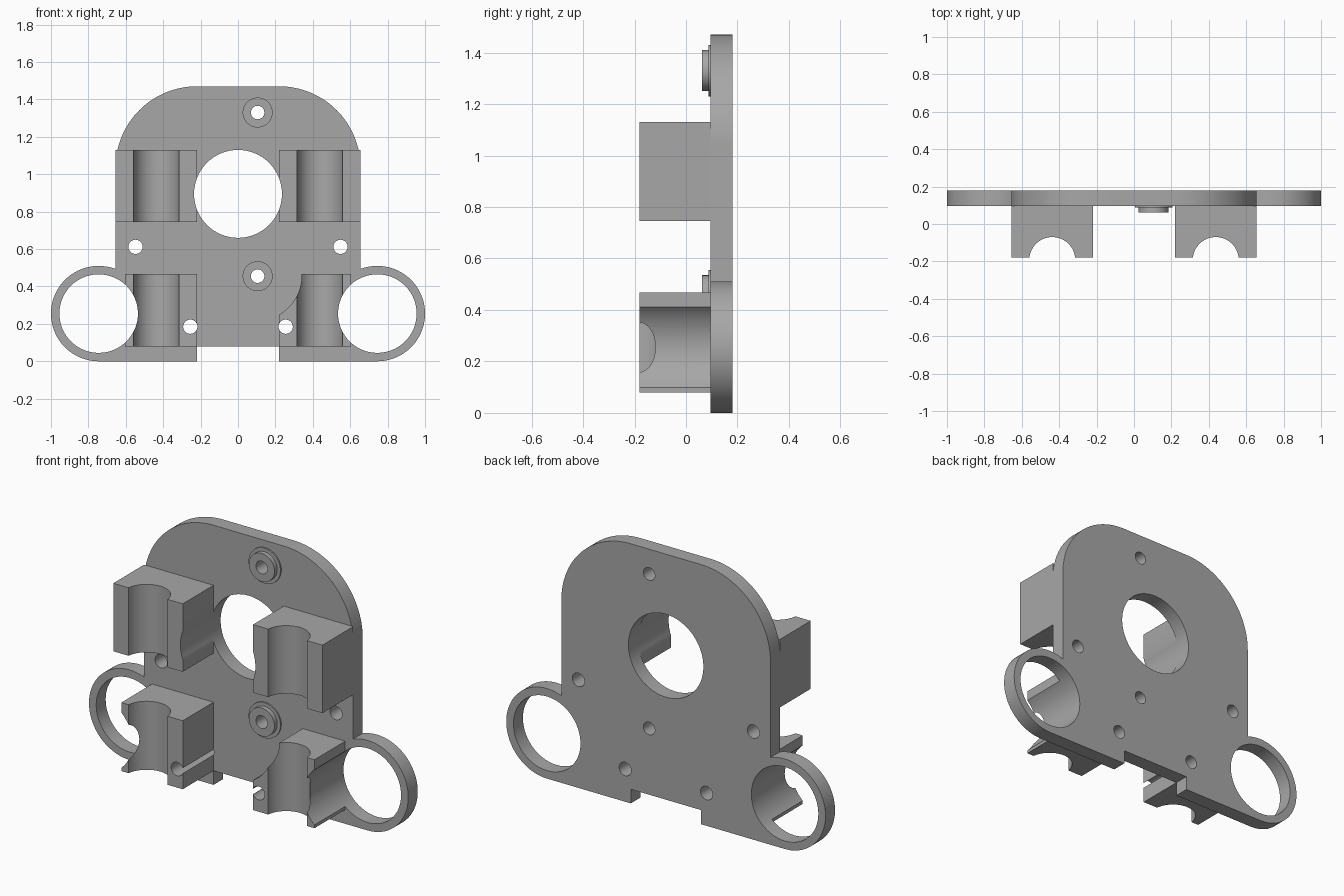
import bpy
import bmesh
from math import sin, cos, pi, acos

cube = bpy.data.objects.get("Cube")
if cube:
    bpy.data.objects.remove(cube, do_unlink=True)

grey = bpy.data.materials.new("plain grey")
grey.use_nodes = True
COLOUR = (0.39, 0.39, 0.39, 1)
grey.diffuse_color = COLOUR
grey.node_tree.nodes["Principled BSDF"].inputs["Base Color"].default_value = COLOUR

FRONT, FACE, BACK = -0.18, 0.095, 0.18   # block front, plate face, plate back
EAR_X, EAR_Z, EAR_R = 0.745, 0.255, 0.255
BORE_Z, BORE_R = 0.895, 0.235
BOSS_X, BOSS_HEIGHTS = 0.105, (0.455, 1.33)


def arc(cx, cz, r, start=0, end=2 * pi, steps=64):
    return [(cx + r * cos(start + (end - start) * i / steps),
             cz + r * sin(start + (end - start) * i / steps))
            for i in range(steps + 1)]


def prism(name, points, low, high, axis="y"):
    """Extrude an outline along y (points are x, z) or along z (points are x, y)."""
    bm = bmesh.new()
    place = (lambda a, b: (a, low, b)) if axis == "y" else (lambda a, b: (a, b, low))
    face = bm.faces.new([bm.verts.new(place(a, b)) for a, b in points])
    extruded = bmesh.ops.extrude_face_region(bm, geom=[face])["geom"]
    shift = (0, high - low, 0) if axis == "y" else (0, 0, high - low)
    bmesh.ops.translate(bm, vec=shift,
                        verts=[v for v in extruded if isinstance(v, bmesh.types.BMVert)])
    bmesh.ops.recalc_face_normals(bm, faces=bm.faces)
    mesh = bpy.data.meshes.new(name)
    bm.to_mesh(mesh)
    bm.free()
    mesh.materials.append(grey)
    obj = bpy.data.objects.new(name, mesh)
    bpy.context.collection.objects.link(obj)
    return obj


def cylinder(name, x, z, r, low, high):
    return prism(name, arc(x, z, r)[:-1], low, high)


def cut(obj, cutters):
    bpy.context.view_layer.objects.active = obj
    for cutter in cutters:
        mod = obj.modifiers.new("cut", "BOOLEAN")
        mod.operation = "DIFFERENCE"
        mod.solver = "EXACT"
        mod.object = cutter
        bpy.ops.object.modifier_apply(modifier=mod.name)


# Cutters for the holes that pass right through
bore = cylinder("bore_cutter", 0, BORE_Z, BORE_R, -0.5, 0.5)
boss_holes = [cylinder("boss_hole_cutter", BOSS_X, z, 0.036, -0.5, 0.5) for z in BOSS_HEIGHTS]
clearance = cylinder("boss_clearance_cutter", BOSS_X, BOSS_HEIGHTS[0], BORE_R, -0.5, FACE)
ear_holes, upper_screws, lower_screws, grooves = [], [], [], []
for side in (1, -1):
    ear_holes.append(cylinder("ear_hole_cutter", side * EAR_X, EAR_Z, 0.21, -0.5, 0.5))
    upper_screws.append(cylinder("screw_cutter", side * 0.548, 0.612, 0.038, -0.5, 0.5))
    lower_screws.append(cylinder("screw_cutter", side * 0.255, 0.185, 0.038, -0.5, 0.5))
    grooves.append(prism("groove_cutter", arc(side * 0.437, -0.193, 0.123)[:-1], -0.2, 1.6, "z"))
cutters = [bore, clearance, *boss_holes, *ear_holes, *upper_screws, *lower_screws, *grooves]

# Back plate: notched foot, round ears and rounded shoulders
half = [(0.22, 0.08), (0.22, 0)]
half += arc(EAR_X, EAR_Z, EAR_R, -pi / 2, acos((0.655 - EAR_X) / EAR_R), 48)
half += arc(0.22, 1.035, 0.435, 0, pi / 2, 32)
outline = half + [(-x, z) for x, z in reversed(half)]
plate = prism("back_plate", outline, FACE, BACK)
cut(plate, [bore, *boss_holes, *ear_holes, *upper_screws, *lower_screws])
parts = [plate]

# Four grooved holder blocks
for i, (side, label) in enumerate(((1, "left"), (-1, "right"))):
    for level, outer, low, high in (("upper", 0.655, 0.745, 1.13), ("lower", 0.605, 0.08, 0.468)):
        corners = [(0.22, low), (outer, low), (outer, high), (0.22, high)]
        block = prism(f"{level}_{label}_holder", [(side * x, z) for x, z in corners], FRONT, FACE)
        if level == "upper":
            cut(block, [grooves[i], bore])
        else:
            cut(block, [grooves[i], ear_holes[i], lower_screws[i]])
            if side == 1:
                cut(block, [clearance])
        parts.append(block)

# Stepped bosses on the plate face
for z, label, hole in zip(BOSS_HEIGHTS, ("lower", "upper"), boss_holes):
    for name, r, low, high in (("flange", 0.1, 0.087, FACE), ("collar", 0.08, 0.062, 0.087)):
        ring = cylinder(f"{label}_boss_{name}", BOSS_X, z, r, low, high)
        cut(ring, [hole])
        parts.append(ring)

for cutter in cutters:
    bpy.data.objects.remove(cutter, do_unlink=True)

# Smooth the curved walls and keep the edges crisp
bpy.ops.object.select_all(action="DESELECT")
for part in parts:
    part.select_set(True)
bpy.context.view_layer.objects.active = plate
bpy.ops.object.shade_smooth_by_angle(angle=pi / 6)
